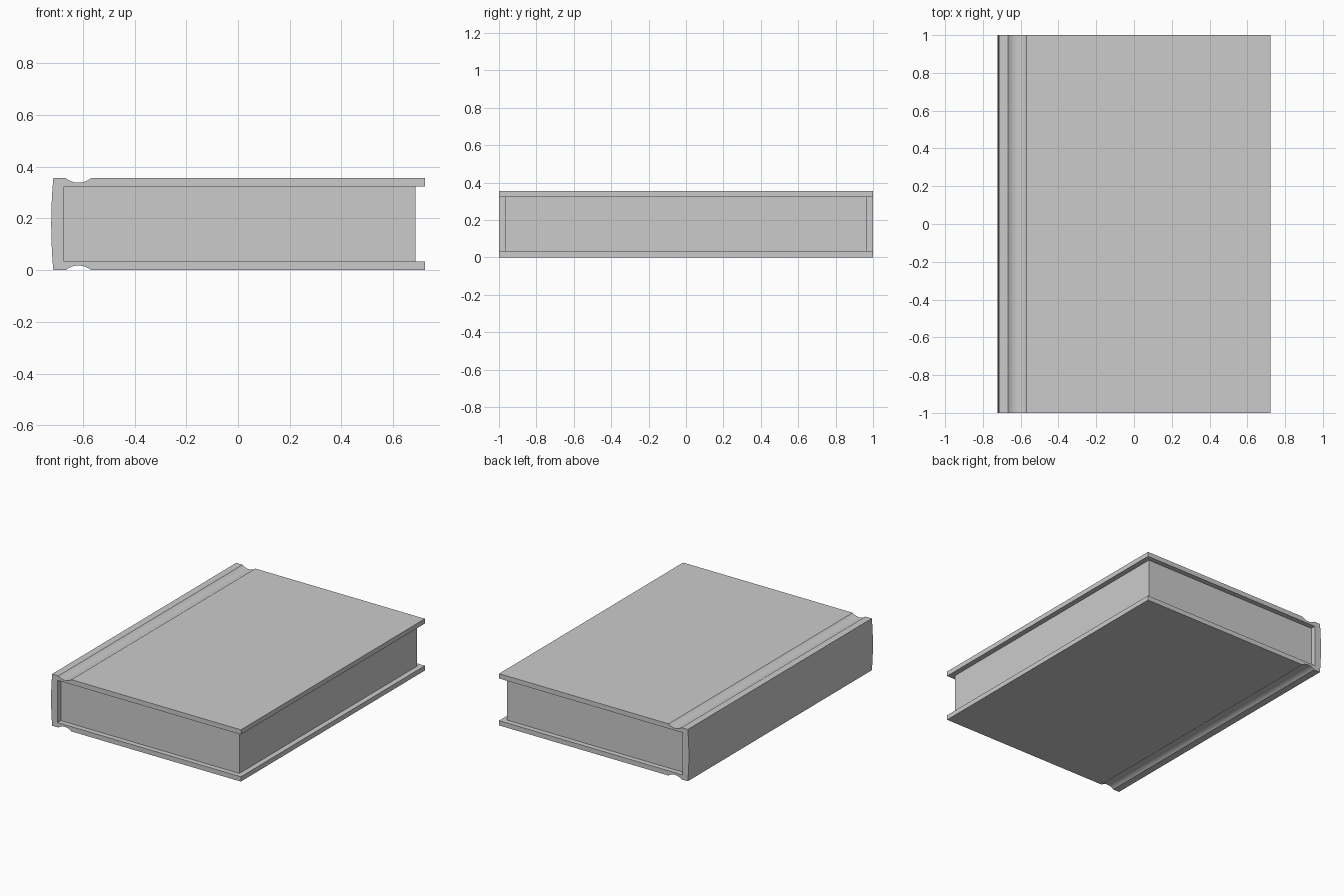
import bpy, bmesh, math

if "Cube" in bpy.data.objects:
    bpy.data.objects.remove(bpy.data.objects["Cube"])

H = 0.356          # total thickness
T = 0.033          # cover board thickness
HALF_W = 0.722     # half width
SPINE_IN = -0.672  # inner face of the spine


def arc(p0, p1, bulge, n):
    """Circular arc from p0 to p1; positive bulge bows to the left of travel."""
    (x0, z0), (x1, z1) = p0, p1
    c = math.hypot(x1 - x0, z1 - z0)
    tx, tz = (x1 - x0) / c, (z1 - z0) / c
    r = (c * c / 4 + bulge * bulge) / (2 * abs(bulge))
    a = math.asin(c / 2 / r)
    s = math.copysign(1, bulge)
    pts = []
    for i in range(n + 1):
        t = -a + 2 * a * i / n
        u = c / 2 + r * math.sin(t)
        v = s * (r * math.cos(t) - r * math.cos(a))
        pts.append((x0 + tx * u - tz * v, z0 + tz * u + tx * v))
    return pts


def extrude_y(name, profile, half):
    """Extrude a closed x-z profile along y from -half to half."""
    bm = bmesh.new()
    face = bm.faces.new([bm.verts.new((x, -half, z)) for x, z in profile])
    new = bmesh.ops.extrude_face_region(bm, geom=[face], use_keep_orig=True)["geom"]
    verts = [g for g in new if isinstance(g, bmesh.types.BMVert)]
    bmesh.ops.translate(bm, verts=verts, vec=(0, 2 * half, 0))
    bmesh.ops.recalc_face_normals(bm, faces=bm.faces)
    mesh = bpy.data.meshes.new(name)
    bm.to_mesh(mesh)
    bm.free()
    obj = bpy.data.objects.new(name, mesh)
    bpy.context.collection.objects.link(obj)
    return obj


# Cover: two boards with hinge grooves, joined by a gently bowed spine
groove = arc((-0.568, H), (-0.666, H), 0.018, 12)
spine = arc((-0.714, H), (-0.714, 0), -0.008, 10)
groove_low = [(x, H - z) for x, z in reversed(groove)]
profile = [(HALF_W, H)] + groove + spine + groove_low
profile += [(HALF_W, 0), (HALF_W, T), (SPINE_IN, T),
            (SPINE_IN, H - T), (HALF_W, H - T)]
cx = 0
for i, (x, z) in enumerate(profile):
    # Keep the grooves cut into the boards
    if -0.666 < x < -0.568:
        top = z > H / 2
        if top and z > H:
            profile[i] = (x, 2 * H - z)
        elif not top and z < 0:
            profile[i] = (x, -z)
    # Keep the spine bowed outwards
    if x > -0.714 and x < -0.7:
        profile[i] = (-1.428 - x, z)
cover = extrude_y("cover", profile, 1.0)

# Page block, set back from the three open edges of the cover
pages = extrude_y("page_block", [(SPINE_IN, T), (0.686, T),
                                 (0.686, H - T), (SPINE_IN, H - T)], 0.965)

# Smooth grooves and spine, sharp board edges
bpy.ops.object.select_all(action='DESELECT')
cover.select_set(True)
bpy.context.view_layer.objects.active = cover
bpy.ops.object.shade_smooth_by_angle(angle=math.radians(20))
